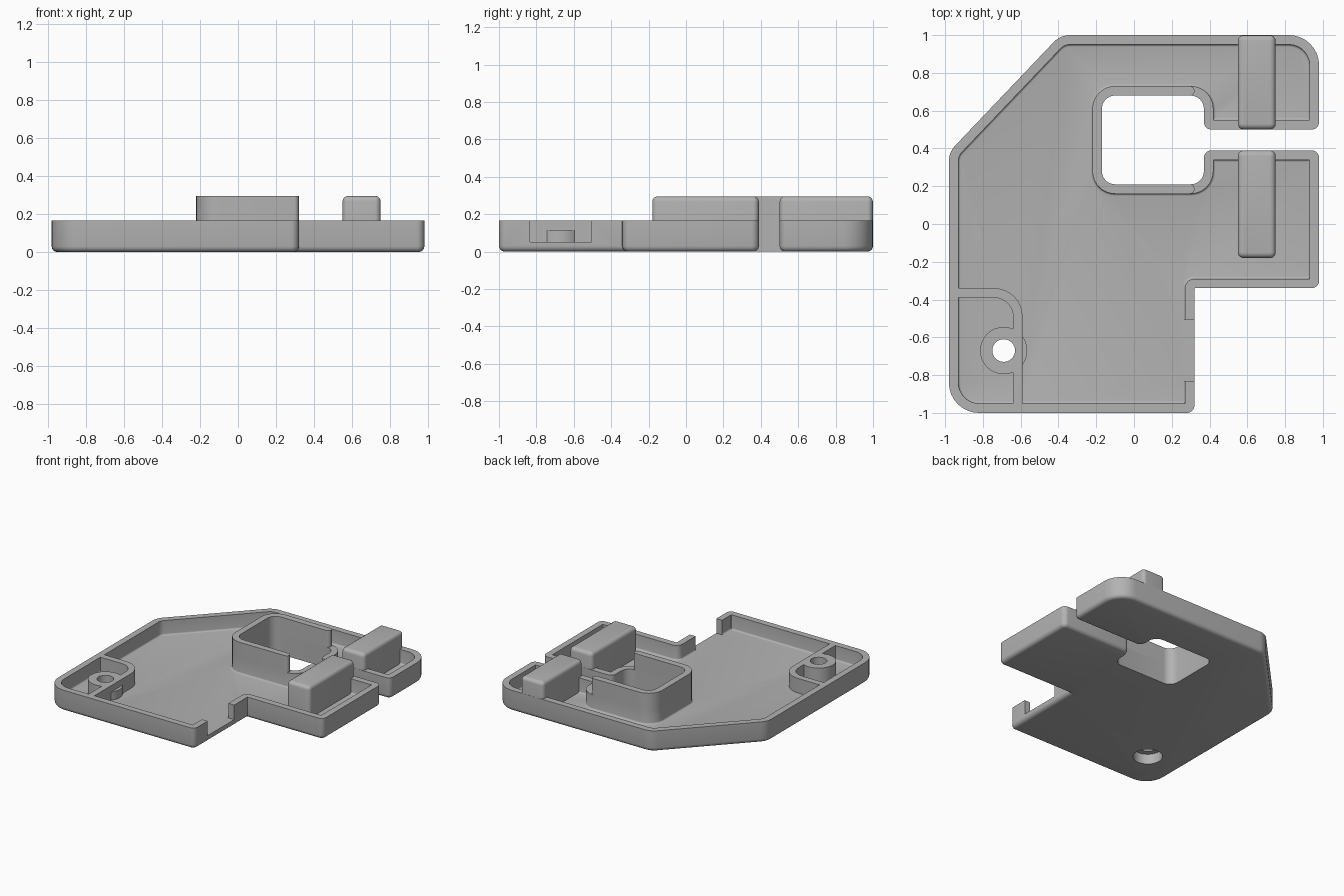
import bpy, bmesh, math
from mathutils import Vector

if "Cube" in bpy.data.objects:
    bpy.data.objects.remove(bpy.data.objects["Cube"])

grey = bpy.data.materials.new("plain_grey")
grey.use_nodes = True
grey.diffuse_color = (0.45, 0.45, 0.45, 1)
grey.node_tree.nodes["Principled BSDF"].inputs["Base Color"].default_value = (0.45, 0.45, 0.45, 1)

RIM, FLOOR, TOP, WALL = 0.165, 0.05, 0.295, 0.05
SEGMENTS = 8


def outline(corners, inset=0.0, fixed=()):
    """Counter-clockwise rounded outline, moved inwards except on fixed edges."""
    pts = [Vector(c[:2]) for c in corners]
    n = len(pts)
    dirs = [(pts[(i + 1) % n] - pts[i]).normalized() for i in range(n)]
    dist = [0.0 if i in fixed else inset for i in range(n)]
    ring = []
    for i in range(n):
        a, b = dirs[i - 1], dirs[i]
        na, nb = Vector((-a.y, a.x)), Vector((-b.y, b.x))
        turn = math.atan2(a.x * b.y - a.y * b.x, a.dot(b))
        side = 1 if turn > 0 else -1
        det = na.x * nb.y - na.y * nb.x
        da, db = dist[i - 1], dist[i]
        p = pts[i] + Vector((da * nb.y - db * na.y, db * na.x - da * nb.x)) / det
        r = max(corners[i][2] - side * min(da, db), 0.003)
        start = p - a * (r * math.tan(abs(turn) / 2))
        centre = start + na * side * r
        for k in range(SEGMENTS + 1):
            t = turn * k / SEGMENTS
            v = start - centre
            ring.append(centre + Vector((v.x * math.cos(t) - v.y * math.sin(t),
                                         v.x * math.sin(t) + v.y * math.cos(t))))
    return ring


def loft(name, corners, layers, fixed=()):
    """Closed solid through (inset, height) layers of one outline."""
    bm = bmesh.new()
    rings = [[bm.verts.new((p.x, p.y, z)) for p in outline(corners, d, fixed)]
             for d, z in layers]
    for low, high in zip(rings, rings[1:]):
        for i in range(len(low)):
            bm.faces.new((low[i - 1], low[i], high[i], high[i - 1]))
    bm.faces.new(rings[0][::-1])
    bm.faces.new(rings[-1])
    bmesh.ops.remove_doubles(bm, verts=bm.verts, dist=1e-5)
    bmesh.ops.recalc_face_normals(bm, faces=bm.faces)
    mesh = bpy.data.meshes.new(name)
    bm.to_mesh(mesh)
    bm.free()
    mesh.materials.append(grey)
    obj = bpy.data.objects.new(name, mesh)
    bpy.context.collection.objects.link(obj)
    return obj


def rect(x0, x1, y0, y1, r=0.0):
    return [(x0, y0, r), (x1, y0, r), (x1, y1, r), (x0, y1, r)]


def disc(x, y, r):
    return rect(x - r, x + r, y - r, y + r, r)


def activate(obj):
    bpy.ops.object.select_all(action='DESELECT')
    obj.select_set(True)
    bpy.context.view_layer.objects.active = obj


def combine(target, tool, operation):
    mod = target.modifiers.new(operation, 'BOOLEAN')
    mod.object, mod.operation, mod.solver = tool, operation, 'EXACT'
    activate(target)
    bpy.ops.object.modifier_apply(modifier=mod.name)
    bpy.data.objects.remove(tool)


def fillet(r, z, end, steps=4):
    """Quarter-round layers; end is -1 for a bottom edge and 1 for a top edge."""
    angles = [math.pi / 2 * k / steps for k in range(steps + 1)]
    layers = [(r * (1 - math.cos(a)), z - end * r * (1 - math.sin(a))) for a in angles]
    return layers if end > 0 else layers[::-1]


# Tray outline, including the slot that opens into the window
plate = [(-0.98, -1, 0.16), (0.32, -1, 0.04), (0.32, -0.34, 0), (0.98, -0.34, 0.04),
         (0.98, 0.39, 0.04), (0.37, 0.39, 0.04), (0.37, 0.21, 0.07), (-0.17, 0.21, 0.07),
         (-0.17, 0.68, 0.07), (0.37, 0.68, 0.07), (0.37, 0.5, 0.04), (0.98, 0.5, 0.04),
         (0.98, 1, 0.16), (-0.39, 1, 0.12), (-0.98, 0.38, 0.12)]
window_edges = range(5, 10)
tray = loft("tray", plate, fillet(0.03, 0, -1) + [(0, RIM)], window_edges)

# Hollow inside with a small fillet at the floor
pocket = [(WALL + d, z) for d, z in fillet(0.012, FLOOR, -1)] + [(WALL, 0.3)]
combine(tray, loft("pocket_cutter", plate, pocket), 'DIFFERENCE')

# Corner partition and screw boss
partition = [(-0.95, -0.39, 0), (-0.64, -0.39, 0.1), (-0.64, -0.97, 0),
             (-0.59, -0.97, 0), (-0.59, -0.34, 0.15), (-0.95, -0.34, 0)]
screw = (-0.69, -0.67)
combine(tray, loft("partition", partition, [(0, 0.04), (0, RIM)]), 'UNION')
boss = loft("boss", disc(*screw, 0.125), [(0, 0.04), (0, RIM)])
combine(boss, loft("step_cutter", rect(-0.59, -0.5, -0.85, -0.5), [(0, 0.115), (0, 0.3)]),
        'DIFFERENCE')
combine(tray, boss, 'UNION')
combine(tray, loft("screw_hole", disc(*screw, 0.06), [(0, -0.1), (0, 0.3)]), 'DIFFERENCE')
combine(tray, loft("counterbore", disc(*screw, 0.105), [(0, -0.1), (0, 0.08)]), 'DIFFERENCE')

# Cable opening in the side wall
combine(tray, loft("side_notch", rect(0.25, 0.4, -0.835, -0.505), [(0, FLOOR), (0, 0.3)]),
        'DIFFERENCE')

# Raised collar around the window, open towards the slot
collar = [(-0.22, 0.16, 0.12), (0.32, 0.16, 0.024), (0.32, 0.21, 0.024), (-0.17, 0.21, 0.07),
          (-0.17, 0.68, 0.07), (0.32, 0.68, 0.024), (0.32, 0.73, 0.024), (-0.22, 0.73, 0.12)]
parts = [tray, loft("window_collar", collar, [(0, RIM), (0, TOP)])]

# Two rounded blocks on either side of the slot
for name, y0, y1 in (("front_block", -0.18, 0.389), ("back_block", 0.501, 0.999)):
    parts.append(loft(name, rect(0.55, 0.75, y0, y1, 0.03),
                      [(0, 0.04)] + fillet(0.028, TOP, 1)))

for part in parts:
    activate(part)
    bpy.ops.object.shade_smooth_by_angle(angle=math.radians(30))
